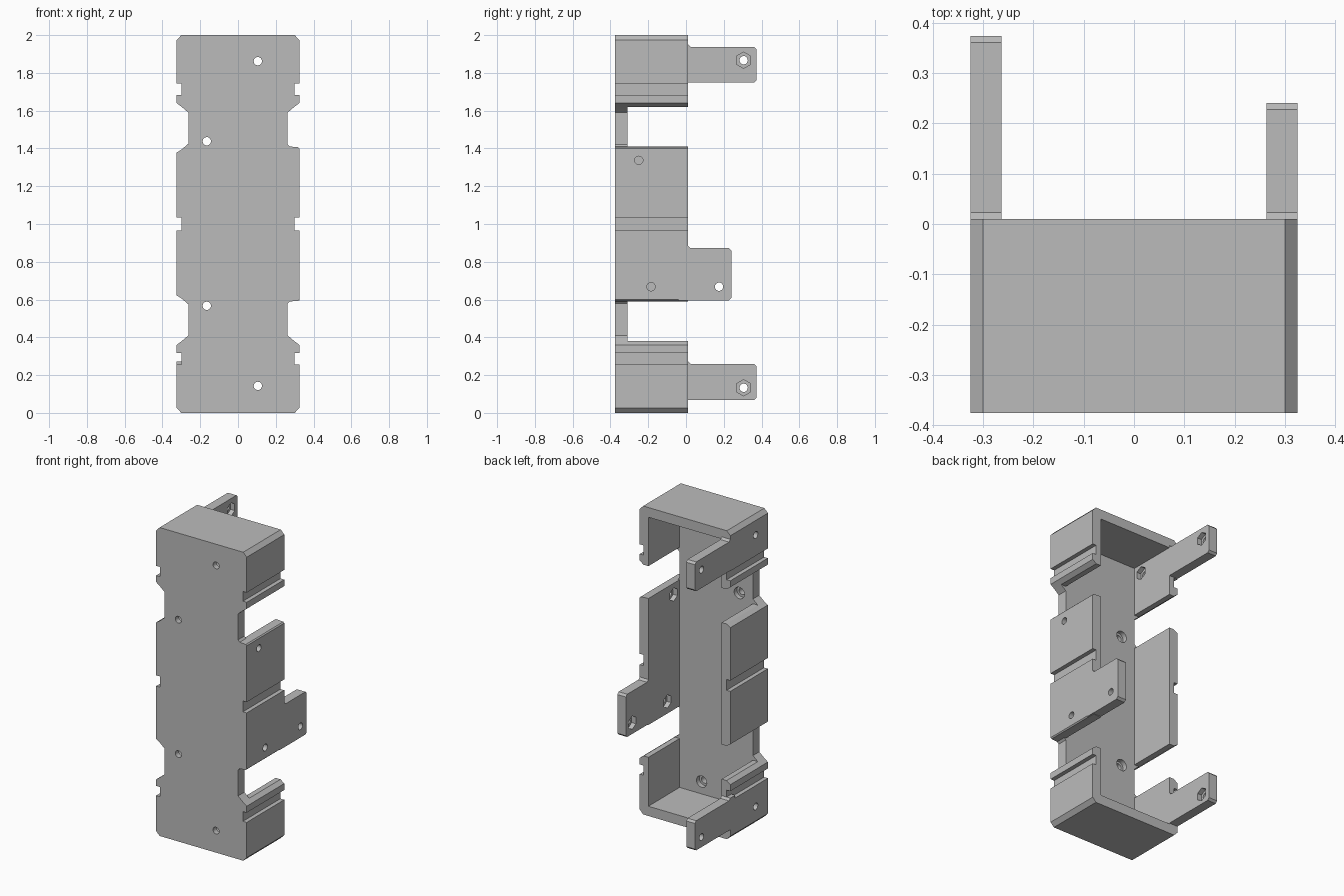
import bpy, bmesh, math
from mathutils import Matrix, Vector

old = bpy.data.objects.get("Cube")
if old:
    bpy.data.objects.remove(old, do_unlink=True)

grey = bpy.data.materials.new("plain grey")
grey.use_nodes = True
COLOUR = (0.5, 0.5, 0.5, 1)
grey.diffuse_color = COLOUR
grey.node_tree.nodes["Principled BSDF"].inputs["Base Color"].default_value = COLOUR

W, INNER, GROOVE = 0.325, 0.263, 0.298       # outer, inner and groove half widths
FRONT, FLOOR, RIM = -0.375, -0.31, 0.01      # depths along y


def finish(bm, name):
    bmesh.ops.recalc_face_normals(bm, faces=bm.faces)
    mesh = bpy.data.meshes.new(name)
    bm.to_mesh(mesh)
    bm.free()
    mesh.materials.append(grey)
    obj = bpy.data.objects.new(name, mesh)
    bpy.context.collection.objects.link(obj)
    return obj


def prism(name, points, move):
    """Extrude a closed loop of 3D points along a vector."""
    bm = bmesh.new()
    face = bm.faces.new([bm.verts.new(p) for p in points])
    out = bmesh.ops.extrude_face_region(bm, geom=[face])
    verts = [v for v in out["geom"] if isinstance(v, bmesh.types.BMVert)]
    bmesh.ops.translate(bm, verts=verts, vec=move)
    return finish(bm, name)


def box(name, x0, x1, y0, y1, z0, z1):
    loop = [(x0, y0, z0), (x1, y0, z0), (x1, y0, z1), (x0, y0, z1)]
    return prism(name, loop, (0, y1 - y0, 0))


def rod(name, centre, axis, radius, length, sides):
    bm = bmesh.new()
    turn = Vector((0, 0, 1)).rotation_difference(Vector(axis)).to_matrix().to_4x4()
    # a point of the polygon faces up once the rod lies on its side
    spin = Matrix.Rotation(math.pi / 2 if axis[1] else 0, 4, "Z")
    bmesh.ops.create_cone(bm, cap_ends=True, segments=sides, radius1=radius,
                          radius2=radius, depth=length,
                          matrix=Matrix.Translation(centre) @ turn @ spin)
    if sides == 6 and axis[0]:
        top = max(v.co.z for v in bm.verts) - centre[2]
        if top < radius * 0.95:
            bmesh.ops.rotate(bm, verts=bm.verts, cent=centre,
                             matrix=Matrix.Rotation(math.pi / 6, 3, "X"))
    return finish(bm, name)


def combine(target, tool, operation):
    mod = target.modifiers.new("combine", "BOOLEAN")
    mod.operation, mod.solver, mod.object = operation, "EXACT", tool
    bpy.context.view_layer.update()
    graph = bpy.context.evaluated_depsgraph_get()
    mesh = bpy.data.meshes.new_from_object(target.evaluated_get(graph))
    target.modifiers.clear()
    target.data = mesh
    bpy.data.objects.remove(tool, do_unlink=True)


# Half outline from mid height to the top: (half width, height above the middle)
def half_outline(square_end):
    mid = [(GROOVE, 0), (GROOVE, 0.035), (W, 0.035)]
    if square_end:
        mid += [(W, 0.4), (0.318, 0.407), (0.275, 0.41), (INNER, 0.422)]
    else:
        mid += [(W, 0.378), (GROOVE, 0.395), (INNER, 0.425)]
    return mid + [(INNER, 0.59), (GROOVE, 0.62), (W, 0.64), (W, 0.682), (GROOVE, 0.682),
                  (GROOVE, 0.745), (W, 0.745), (W, 0.974), (0.3, 1)]


right, left = half_outline(True), half_outline(False)
outline = [(x, 1 + z) for x, z in right]
outline += [(-x, 1 + z) for x, z in reversed(left)]
outline += [(-x, 1 - z) for x, z in left[1:]]
outline += [(x, 1 - z) for x, z in reversed(right[1:])]

# Housing: solid outline, hollowed from the back, side openings down to the floor
body = prism("bracket_body", [(x, FRONT, z) for x, z in outline], (0, RIM - FRONT, 0))
combine(body, box("pocket", -INNER, INNER, FLOOR, 1, 0.063, 1.937), "DIFFERENCE")
for side, end in ((1, 0.41), (-1, 0.395)):
    for up in (1, -1):
        x = sorted((side * 0.2, side * 0.5))
        z = sorted((1 + up * end, 1 + up * 0.62))
        combine(body, box("opening", *x, FLOOR, 1, *z), "DIFFERENCE")


# Mounting tabs with clipped corners, rooted in the side walls
def tab(x0, x1, tip, z0, z1, c=0.013):
    loop = [(RIM - 0.05, z0), (tip - c, z0), (tip, z0 + c), (tip, z1 - c), (tip - c, z1),
            (RIM + c, z1), (RIM, z1 + c), (RIM - 0.05, z1 + c)]
    return prism("tab", [(x0, y, z) for y, z in loop], (x1 - x0, 0, 0))


combine(body, tab(INNER, W, 0.24, 0.595, 0.872), "UNION")
for z0, z1 in ((0.068, 0.26), (1.748, 1.938)):
    combine(body, tab(-W, -INNER, 0.373, z0, z1), "UNION")

# Screw holes in the front plate, counterbored inside
for x, z in ((0.105, 0.143), (-0.165, 0.567), (-0.165, 1.438), (0.105, 1.862)):
    combine(body, rod("hole", (x, -0.34, z), (0, 1, 0), 0.022, 0.2, 24), "DIFFERENCE")
    combine(body, rod("bore", (x, FLOOR, z), (0, 1, 0), 0.037, 0.06, 24), "DIFFERENCE")

# Bolt holes in the side walls, with hexagonal nut pockets inside
bolts = [(1, -0.25, 1.337), (1, -0.185, 0.668), (1, 0.175, 0.668)]
bolts += [(-1, y, 1 + up * dz) for up in (1, -1) for y, dz in ((0.305, 0.867), (-0.25, 0.88))]
for side, y, z in bolts:
    combine(body, rod("hole", (side * 0.294, y, z), (1, 0, 0), 0.022, 0.2, 24), "DIFFERENCE")
    combine(body, rod("nut", (side * INNER, y, z), (1, 0, 0), 0.043, 0.06, 6), "DIFFERENCE")

# Crisp edges, smooth hole walls
bpy.ops.object.select_all(action="DESELECT")
body.select_set(True)
bpy.context.view_layer.objects.active = body
bpy.ops.object.shade_smooth_by_angle(angle=math.radians(20))
